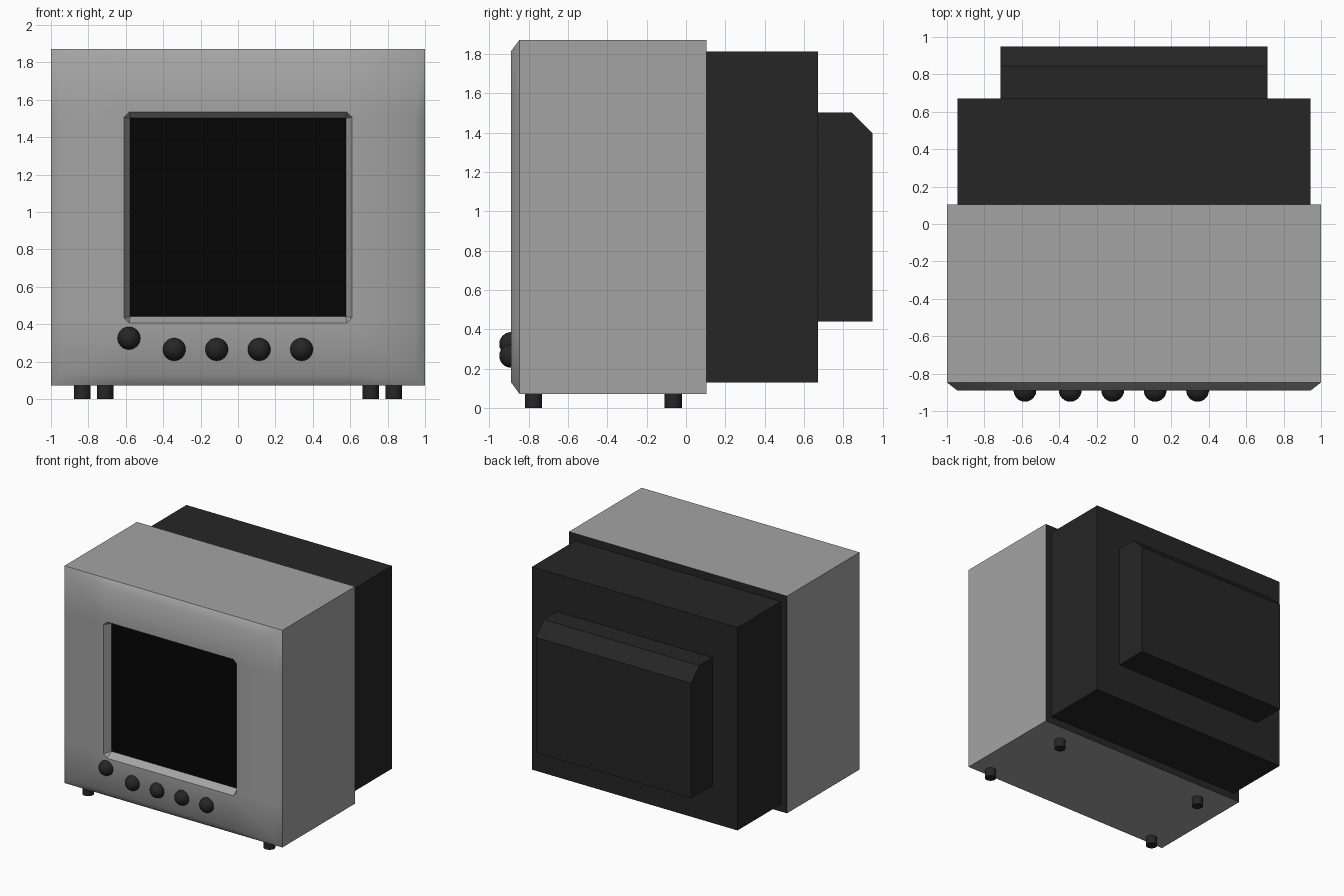
import bpy, bmesh
from mathutils import Matrix

if "Cube" in bpy.data.objects:
    bpy.data.objects.remove(bpy.data.objects["Cube"])


def material(name, v):
    m = bpy.data.materials.new(name)
    m.diffuse_color = (v, v, v, 1)
    m.use_nodes = True
    m.node_tree.nodes["Principled BSDF"].inputs["Base Color"].default_value = m.diffuse_color
    return m


GREY = material("grey_plastic", 0.37)
DARK = material("dark_plastic", 0.019)
BLACK = material("screen_black", 0.0015)


def finish(name, bm, mats=(), recalc=True):
    if recalc:
        bmesh.ops.recalc_face_normals(bm, faces=bm.faces)
    me = bpy.data.meshes.new(name)
    bm.to_mesh(me)
    bm.free()
    ob = bpy.data.objects.new(name, me)
    bpy.context.collection.objects.link(ob)
    for m in mats:
        me.materials.append(m)
    return ob


def rect(bm, x, y, z0, z1):
    return [bm.verts.new(p) for p in ((-x, y, z0), (x, y, z0), (x, y, z1), (-x, y, z1))]


def octagon(bm, x, y, z0, z1, c):
    pts = [(-x, z0 + c), (-x + c, z0), (x - c, z0), (x, z0 + c),
           (x, z1 - c), (x - c, z1), (-x + c, z1), (-x, z1 - c)]
    return [bm.verts.new((px, y, pz)) for px, pz in pts]


def split_rect(bm, x, y, z0, z1, hx, h0, h1):
    """Rectangle whose sides are also split in line with the screen opening."""
    pts = [(-x, z0), (-hx, z0), (hx, z0), (x, z0), (x, h0), (x, h1),
           (x, z1), (hx, z1), (-hx, z1), (-x, z1), (-x, h1), (-x, h0)]
    return [bm.verts.new((px, y, pz)) for px, pz in pts]


def bridge(bm, a, b):
    n = len(a)
    return [bm.faces.new((a[i], a[(i + 1) % n], b[(i + 1) % n], b[i])) for i in range(n)]


# Grey front housing: softly shaded front, recessed bezel, dark back rim
bm = bmesh.new()
HOLE = (0.58, 0.435, 1.505)
inner = rect(bm, 0.578, -0.83, 0.44, 1.502)
hole = octagon(bm, 0.61, -0.89, 0.405, 1.535, 0.03)
front = split_rect(bm, 0.945, -0.89, 0.13, 1.815, *HOLE)
edge = split_rect(bm, 1.0, -0.847, 0.071, 1.872, *HOLE)
back = split_rect(bm, 1.0, 0.105, 0.071, 1.872, *HOLE)
soft = bridge(bm, front, edge)
for i in range(4):
    a, b, c = hole[2 * i], hole[2 * i + 1], hole[(2 * i + 2) % 8]
    f0, f1, f2 = front[3 * i], front[3 * i + 1], front[3 * i + 2]
    # corner of the front, then the strip beside it
    soft.append(bm.faces.new((f0, f1, b, a)))
    soft.append(bm.faces.new((front[3 * i - 1], f0, a)))
    soft.append(bm.faces.new((f1, f2, c, b)))
    # bezel side and its small corner facet
    bm.faces.new((inner[i], inner[(i + 1) % 4], c, b))
    bm.faces.new((inner[i], b, a))
bridge(bm, edge, back)
rim = bm.faces.new(back)
rim.material_index = 1
for f in soft:
    f.smooth = True
for e in bm.edges:
    e.smooth = all(f.smooth for f in e.link_faces)
finish("front_housing", bm, (GREY, DARK))

# Black screen closing the recess
bm = bmesh.new()
bm.faces.new(rect(bm, 0.578, -0.83, 0.44, 1.502))
finish("screen", bm, (BLACK,), recalc=False)


def extruded_profile(name, pts, half_width):
    """Extrude a (y, z) side profile across x."""
    bm = bmesh.new()
    f = bm.faces.new([bm.verts.new((-half_width, y, z)) for y, z in pts])
    r = bmesh.ops.extrude_face_region(bm, geom=[f])
    vs = [v for v in r["geom"] if isinstance(v, bmesh.types.BMVert)]
    bmesh.ops.translate(bm, verts=vs, vec=(2 * half_width, 0, 0))
    # the extrusion starts from a face that stays as the left end cap
    if not any(g.is_valid and all(v.co.x < 0 for v in g.verts) for g in bm.faces):
        bmesh.ops.holes_fill(bm, edges=bm.edges)
    return finish(name, bm, (DARK,))


# Dark rear casing and the stepped tube cover
extruded_profile("rear_casing", [(0.10, 0.13), (0.671, 0.13), (0.671, 1.812), (0.10, 1.812)], 0.943)
extruded_profile("tube_cover", [(0.66, 0.44), (0.95, 0.44), (0.95, 1.395),
                                (0.845, 1.502), (0.66, 1.502)], 0.713)

# Round knobs below the screen
for i, (x, z) in enumerate([(-0.583, 0.325), (-0.341, 0.265), (-0.114, 0.265),
                            (0.113, 0.265), (0.34, 0.265)]):
    bm = bmesh.new()
    bmesh.ops.create_uvsphere(bm, u_segments=24, v_segments=12, radius=0.061,
                              matrix=Matrix.Translation((x, -0.889, z)))
    for f in bm.faces:
        f.smooth = True
    finish(f"knob_{i + 1}", bm, (DARK,))

# Four short cylindrical feet, the rear pair set further in
for row, x, y in (("front", 0.832, -0.776), ("rear", 0.71, -0.065)):
    for side, s in (("left", -1), ("right", 1)):
        bm = bmesh.new()
        bmesh.ops.create_cone(bm, cap_ends=True, segments=24, radius1=0.044, radius2=0.044,
                              depth=0.08, matrix=Matrix.Translation((s * x, y, 0.04)))
        for f in bm.faces:
            f.smooth = len(f.verts) == 4
        for e in bm.edges:
            e.smooth = all(f.smooth for f in e.link_faces)
        finish(f"{row}_foot_{side}", bm, (DARK,))
